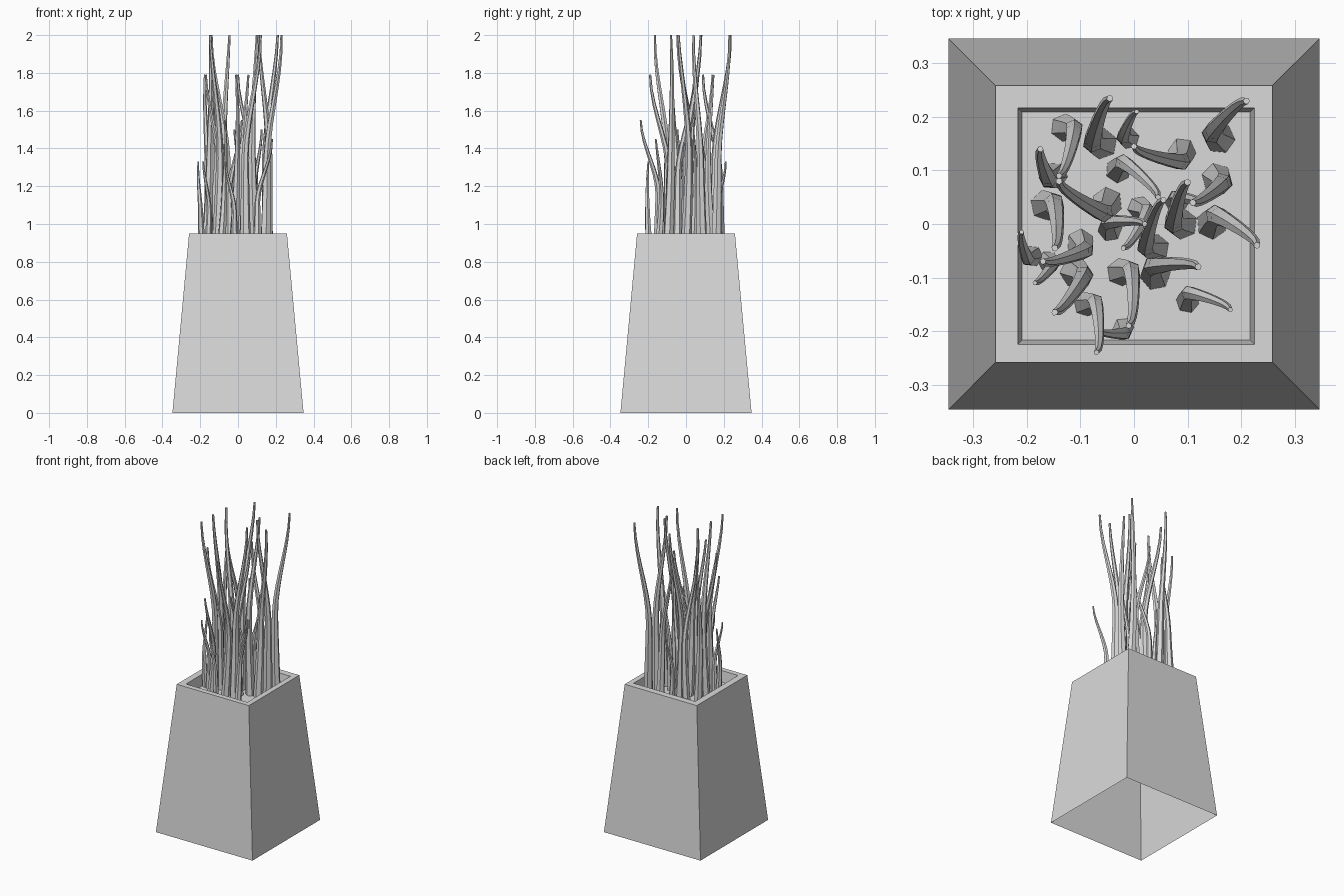
import bpy, bmesh, math
from mathutils import Vector

cube = bpy.data.objects.get("Cube")
if cube:
    bpy.data.objects.remove(cube, do_unlink=True)

# One plain grey for everything
grey = bpy.data.materials.new("light grey")
grey.use_nodes = True
grey.diffuse_color = (0.7, 0.7, 0.7, 1)
grey.node_tree.nodes["Principled BSDF"].inputs["Base Color"].default_value = (0.7, 0.7, 0.7, 1)

RIM, SOIL = 0.95, 0.88


def square_ring(bm, half, z, cx=0.0, cy=0.0):
    corners = ((-1, -1), (1, -1), (1, 1), (-1, 1))
    return [bm.verts.new((cx + half * x, cy + half * y, z)) for x, y in corners]


# Tapered planter: open underneath, with a flat rim and sunken soil
bm = bmesh.new()
rings = [square_ring(bm, 0.347, 0), square_ring(bm, 0.259, RIM),
         square_ring(bm, 0.221, RIM, 0.004, -0.004),
         square_ring(bm, 0.213, SOIL, 0.004, -0.004)]
for low, high in zip(rings, rings[1:]):
    for i in range(4):
        j = (i + 1) % 4
        bm.faces.new((low[i], low[j], high[j], high[i]))
bm.faces.new(rings[-1])
mesh = bpy.data.meshes.new("planter")
bm.to_mesh(mesh)
bm.free()
mesh.materials.append(grey)
planter = bpy.data.objects.new("planter", mesh)
bpy.context.collection.objects.link(planter)

# Stalks: base x, base y, tip x, tip y, tip height
STALKS = [
    (-.13, .18, -.14, .09, 1.79), (-.15, .09, -.175, .14, 1.79),
    (-.05, .04, -.14, .08, 2), (-.06, .15, -.045, .235, 2),
    (.09, .135, 0, .145, 1.79), (-.01, .16, .005, .21, 1.33),
    (.16, .16, .21, .23, 2), (.155, .085, .11, .04, 2),
    (-.03, .1, .045, .05, 1.6), (-.165, .035, -.148, -.045, 2),
    (-.1, -.035, -.17, -.07, 1.79), (-.19, -.06, -.21, -.015, 1.33),
    (-.11, -.09, -.148, -.165, 2), (-.09, -.15, -.07, -.24, 1.55),
    (-.025, -.09, -.01, -.19, 1.79), (-.02, -.195, -.065, -.2, 1.33),
    (.04, -.095, .12, -.08, 2), (.1, -.145, .18, -.16, 1.45),
    (.145, 0, .23, -.04, 2), (-.045, -.01, .02, 0, 1.55),
    (.01, .03, -.02, -.045, 1.5), (.04, -.045, .055, .045, 1.79),
    (.09, 0, .1, .078, 2), (.08, .04, .125, .04, 1.5),
    (-.16, -.07, -.185, -.11, 1.33),
]
STEPS = 12


def add_stalk(curve, bx, by, tx, ty, top):
    # Upright lower half, then a sideways sweep that ends upright again
    base = Vector((bx, by, SOIL))
    lean = Vector((tx - bx, ty - by, 0))
    side = Vector((-lean.y, lean.x, 0))
    thick = 0.014 + 0.015 * (top - SOIL) / 1.12
    spline = curve.splines.new("POLY")
    spline.points.add(STEPS)
    spline.use_smooth = True
    for i, point in enumerate(spline.points):
        t = i / STEPS
        s = max(0, (t - 0.4) / 0.6)
        pos = base + lean * (s * s * (3 - 2 * s)) + side * 0.2 * math.sin(math.pi * t)
        pos.z += (top - SOIL) * t
        point.co = (*pos, 1)
        point.radius = thick * (1 - 0.78 * t)


curve = bpy.data.curves.new("stalks", "CURVE")
curve.dimensions = "3D"
curve.bevel_depth = 1
curve.bevel_resolution = 1
curve.use_fill_caps = True
curve.materials.append(grey)
for stalk in STALKS:
    add_stalk(curve, *stalk)
stalks = bpy.data.objects.new("stalks", curve)
bpy.context.collection.objects.link(stalks)

# Turn the stalks into a mesh with smooth sides
bpy.ops.object.select_all(action="DESELECT")
stalks.select_set(True)
bpy.context.view_layer.objects.active = stalks
bpy.ops.object.convert(target="MESH")
bpy.ops.object.shade_smooth_by_angle(angle=math.radians(40))
